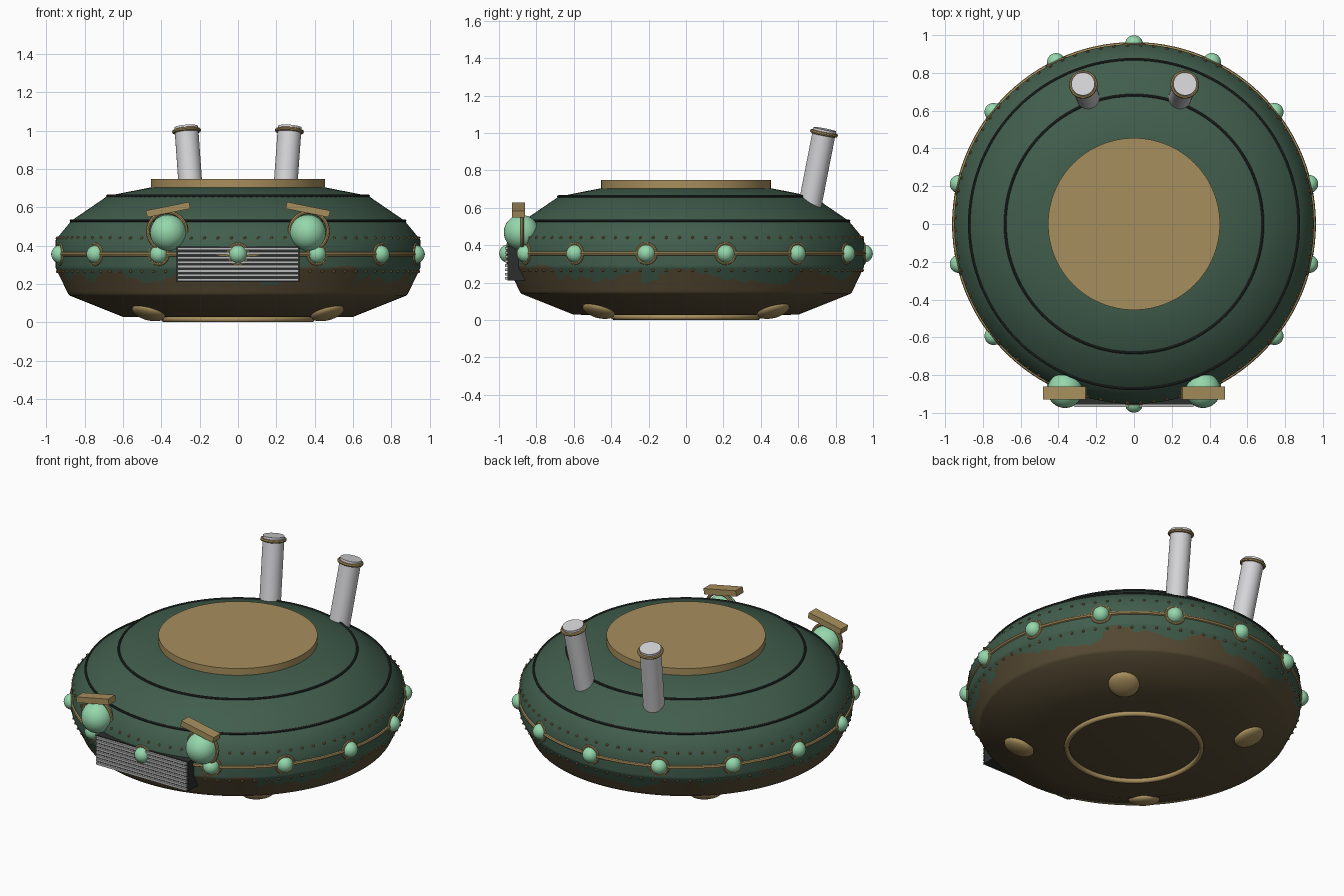
import bpy, bmesh, math
from math import sin, cos, pi, tau
from mathutils import Vector, Matrix, noise

if "Cube" in bpy.data.objects:
    bpy.data.objects.remove(bpy.data.objects["Cube"])


def material(name, rgb):
    m = bpy.data.materials.new(name)
    m.use_nodes = True
    m.diffuse_color = (*rgb, 1)
    m.node_tree.nodes["Principled BSDF"].inputs["Base Color"].default_value = (*rgb, 1)
    return m


GREEN = material("hull green", (0.052, 0.11, 0.073))
BROWN = material("grime brown", (0.1, 0.074, 0.036))
BRASS = material("brass", (0.39, 0.275, 0.11))
COPPER = material("rivet copper", (0.3, 0.17, 0.06))
GLASS = material("mint glass", (0.3, 0.68, 0.41))
STEEL = material("pale steel", (0.66, 0.66, 0.68))
SLAT = material("slat grey", (0.5, 0.5, 0.5))
DARK = material("dark trim", (0.025, 0.028, 0.028))


def finish(bm, name, *mats, angle=40):
    bmesh.ops.recalc_face_normals(bm, faces=bm.faces)
    mesh = bpy.data.meshes.new(name)
    bm.to_mesh(mesh)
    bm.free()
    obj = bpy.data.objects.new(name, mesh)
    bpy.context.collection.objects.link(obj)
    for m in mats:
        mesh.materials.append(m)
    bpy.ops.object.select_all(action="DESELECT")
    obj.select_set(True)
    bpy.context.view_layer.objects.active = obj
    bpy.ops.object.shade_smooth_by_angle(angle=math.radians(angle))
    return obj


def facing(centre, direction):
    """Matrix that moves to centre and turns local z to direction."""
    turn = Vector(direction).to_track_quat("Z", "Y").to_matrix().to_4x4()
    return Matrix.Translation(centre) @ turn


def ball(bm, matrix, radius, segments=24):
    bmesh.ops.create_uvsphere(bm, u_segments=segments, v_segments=segments // 2,
                              radius=radius, matrix=matrix)


def lathe(bm, profile, segments, matrix=Matrix(), closed=False):
    """Revolve (radius, height) points about local z; points at radius 0 become poles."""
    rings = []
    for r, z in profile:
        if r == 0:
            rings.append([bm.verts.new(matrix @ Vector((0, 0, z)))] * segments)
        else:
            rings.append([bm.verts.new(matrix @ Vector((r * cos(tau * i / segments),
                          r * sin(tau * i / segments), z))) for i in range(segments)])
    pairs = list(zip(rings, rings[1:]))
    if closed:
        pairs.append((rings[-1], rings[0]))
    for a, b in pairs:
        for i in range(segments):
            j = (i + 1) % segments
            bm.faces.new(dict.fromkeys((a[i], a[j], b[j], b[i])))


def torus(bm, major, minor, matrix=Matrix(), segments=32, sides=8):
    circle = [(major + minor * cos(tau * k / sides), minor * sin(tau * k / sides))
              for k in range(sides)]
    lathe(bm, circle, segments, matrix, closed=True)


def box(bm, size, matrix):
    bmesh.ops.create_cube(bm, size=1, matrix=matrix @ Matrix.Diagonal((*size, 1)))


# Hull, with fine rows where the grime edge runs
lower = [(0, 0.025), (0.6, 0.028), (0.88, 0.14)]
fine = []
for k in range(21):
    z = 0.15 + 0.009 * k
    r = 0.888 + 0.062 * (z - 0.15) / 0.13 if z < 0.28 else 0.952
    fine.append((r, z))
upper = [(0.952, 0.43), (0.87, 0.53), (0.68, 0.66), (0.45, 0.705), (0, 0.705)]
bm = bmesh.new()
lathe(bm, lower + fine + upper, 240)
for f in bm.faces:
    c = f.calc_center_median()
    edge = 0.245 + 0.075 * noise.noise(c * 6) + 0.035 * noise.noise(c * 17)
    f.material_index = int(c.z < max(edge, 0.17))
finish(bm, "hull", GREEN, BROWN, angle=50)

# Dark seams around the upper hull
bm = bmesh.new()
for r, z in ((0.872, 0.53), (0.682, 0.66)):
    torus(bm, r, 0.007, Matrix.Translation((0, 0, z)), 128)
finish(bm, "hull_seams", DARK)

# Top hatch
bm = bmesh.new()
lathe(bm, [(0, 0.69), (0.455, 0.69), (0.455, 0.747), (0, 0.747)], 96)
finish(bm, "top_hatch", BRASS)

# Belt and bottom ring
BELT = 0.355
bm = bmesh.new()
torus(bm, 0.952, 0.011, Matrix.Translation((0, 0, BELT)), 160)
finish(bm, "belt", BRASS)
bm = bmesh.new()
torus(bm, 0.385, 0.015, Matrix.Translation((0, 0, 0.015)), 96, 10)
finish(bm, "bottom_ring", BRASS)

# Lamps along the belt, each in a brass collar
lamps, collars = bmesh.new(), bmesh.new()
COUNT = 14
for i in range(COUNT):
    a = tau * i / COUNT - pi / 2
    out = Vector((cos(a), sin(a), 0))
    m = facing(out * 0.951 + Vector((0, 0, BELT)), out)
    ball(lamps, m, 0.048)
    torus(collars, 0.053, 0.008, m)
finish(lamps, "belt_lamps", GLASS)
finish(collars, "lamp_collars", BRASS)

# Two rows of rivets
bm = bmesh.new()
for z, r in ((0.44, 0.945), (0.265, 0.944)):
    for i in range(84):
        a = tau * (i + 0.5) / 84
        bmesh.ops.create_icosphere(bm, subdivisions=1, radius=0.009,
                                   matrix=Matrix.Translation((r * cos(a), r * sin(a), z)))
finish(bm, "rivets", COPPER)

# Oval feet under the hull
bm = bmesh.new()
for i in range(4):
    m = (Matrix.Rotation(pi / 4 + i * pi / 2, 4, "Z")
         @ Matrix.Translation((0.66, 0, 0.052)) @ Matrix.Rotation(-0.37, 4, "Y")
         @ Matrix.Diagonal((1, 1, 0.4, 1)))
    ball(bm, m, 0.09)
finish(bm, "feet", BRASS)

# Headlights, rims, brows and exhaust pipes on both sides
for side, word in ((1, "left"), (-1, "right")):
    bm = bmesh.new()
    ball(bm, Matrix.Translation((side * 0.365, -0.88, 0.468)), 0.094, 32)
    finish(bm, word + "_headlight", GLASS)

    bm = bmesh.new()
    torus(bm, 0.1, 0.01, facing((side * 0.37, -0.875, 0.475), (0, -1, 0)), 40)
    finish(bm, word + "_headlight_rim", BRASS)

    bm = bmesh.new()
    box(bm, (0.23, 0.07, 0.036), Matrix.Translation((side * 0.365, -0.895, 0.588))
        @ Matrix.Rotation(side * 0.2, 4, "Y"))
    finish(bm, word + "_brow", BRASS)

    foot = Vector((side * 0.24, 0.66, 0.6))
    tip = Vector((side * 0.27, 0.742, 1.02))
    axis = tip - foot
    length = axis.length
    m = facing(foot, axis)
    bm = bmesh.new()
    lathe(bm, [(0, 0), (0.062, 0), (0.062, length), (0, length)], 32, m)
    finish(bm, word + "_exhaust_pipe", STEEL)
    bm = bmesh.new()
    torus(bm, 0.066, 0.01, m @ Matrix.Translation((0, 0, length - 0.022)))
    finish(bm, word + "_exhaust_rim", BRASS)

# Front grille
bm = bmesh.new()
box(bm, (0.64, 0.11, 0.185), Matrix.Translation((0, -0.9, 0.3025)))
finish(bm, "grille_housing", DARK)
bm = bmesh.new()
for k in range(8):
    box(bm, (0.63, 0.02, 0.014), Matrix.Translation((0, -0.958, 0.222 + 0.023 * k)))
finish(bm, "grille_slats", SLAT)
